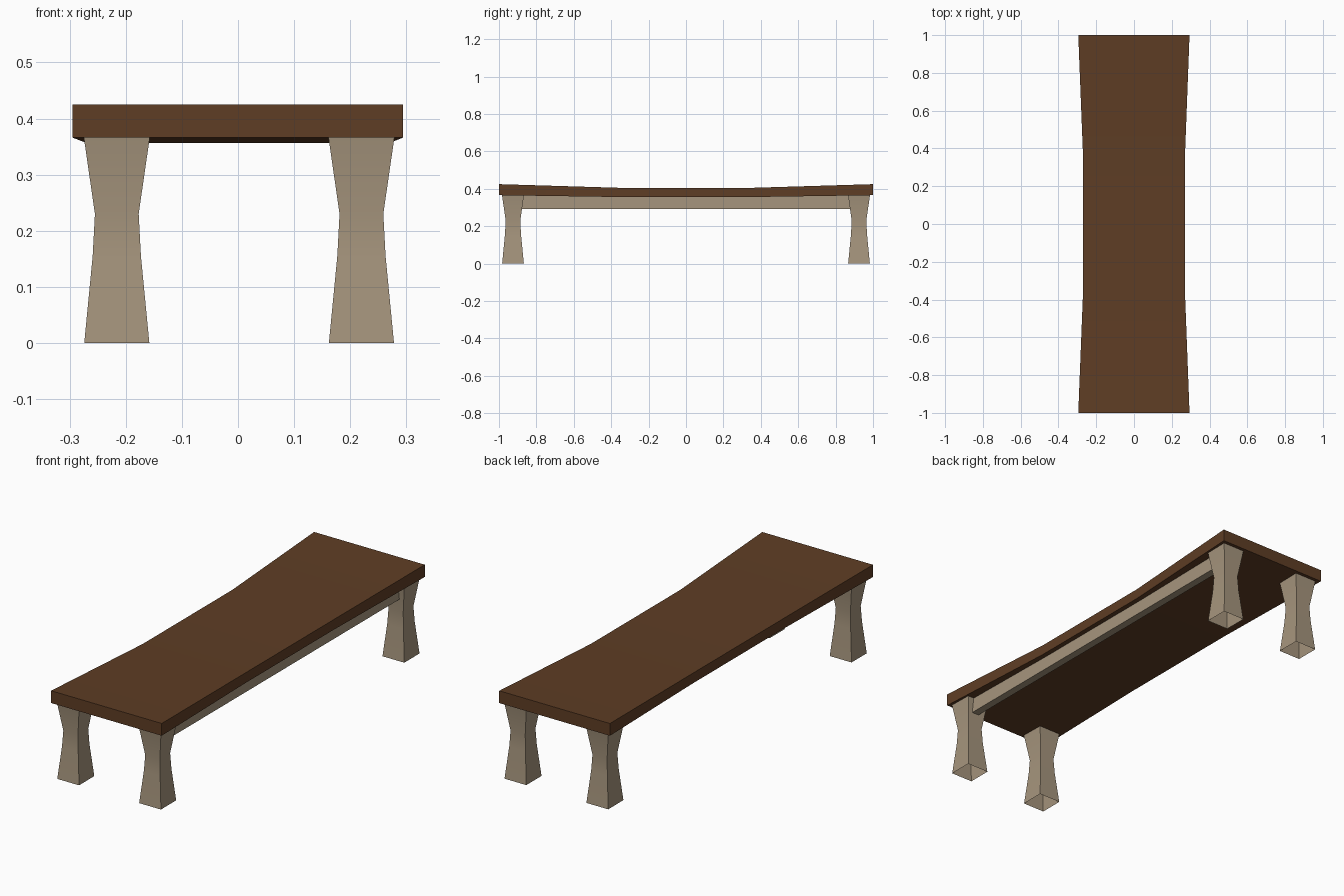
import bpy, bmesh, math

cube = bpy.data.objects.get("Cube")
if cube:
    bpy.data.objects.remove(cube, do_unlink=True)


def material(name, rgb):
    m = bpy.data.materials.new(name)
    m.use_nodes = True
    m.diffuse_color = (*rgb, 1)
    m.node_tree.nodes["Principled BSDF"].inputs["Base Color"].default_value = (*rgb, 1)
    return m


brown = material("dark_brown_wood", (0.113, 0.047, 0.018))
tan = material("pale_tan_wood", (0.38, 0.30, 0.205))


def loft(name, rings, mat, caps):
    """Skin a list of four-cornered rings; caps lists the rings to close."""
    bm = bmesh.new()
    loops = [[bm.verts.new(p) for p in ring] for ring in rings]
    for a, b in zip(loops, loops[1:]):
        for i in range(4):
            j = (i + 1) % 4
            bm.faces.new((a[i], a[j], b[j], b[i]))
    for c in caps:
        bm.faces.new(loops[c])
    bmesh.ops.recalc_face_normals(bm, faces=bm.faces)
    mesh = bpy.data.meshes.new(name)
    bm.to_mesh(mesh)
    bm.free()
    mesh.materials.append(mat)
    obj = bpy.data.objects.new(name, mesh)
    bpy.context.collection.objects.link(obj)
    bpy.ops.object.select_all(action="DESELECT")
    obj.select_set(True)
    bpy.context.view_layer.objects.active = obj
    bpy.ops.object.shade_smooth_by_angle(angle=math.radians(30))
    return obj


def section(y, x0, x1, z0, z1):
    return [(x0, y, z0), (x1, y, z0), (x1, y, z1), (x0, y, z1)]


# Sagging seat slab, wider and higher at both ends
end = (-0.295, 0.294, 0.366, 0.425)
middle = (-0.269, 0.269, 0.356, 0.405)
loft("seat_slab", [section(-1, *end), section(-0.34, *middle),
                   section(0.34, *middle), section(1, *end)], brown, (0, -1))

# Waisted square legs, open underneath
leg_profile = [(0, 0.058), (0.155, 0.043), (0.23, 0.039), (0.368, 0.059)]
for side, sx in (("left", 1), ("right", -1)):
    for place, sy in (("front", -1), ("back", 1)):
        cx, cy = 0.002 + sx * 0.218, sy * 0.925
        rings = [[(cx + dx * r, cy + dy * r, z)
                  for dx, dy in ((-1, -1), (1, -1), (1, 1), (-1, 1))]
                 for z, r in leg_profile]
        loft(f"{place}_{side}_leg", rings, tan, (-1,))

# Single rail joining the two legs on the left side
rail = (0.207, 0.245, 0.292, 0.368)
loft("left_rail", [section(-0.9, *rail), section(0.9, *rail)], tan, (0, -1))
